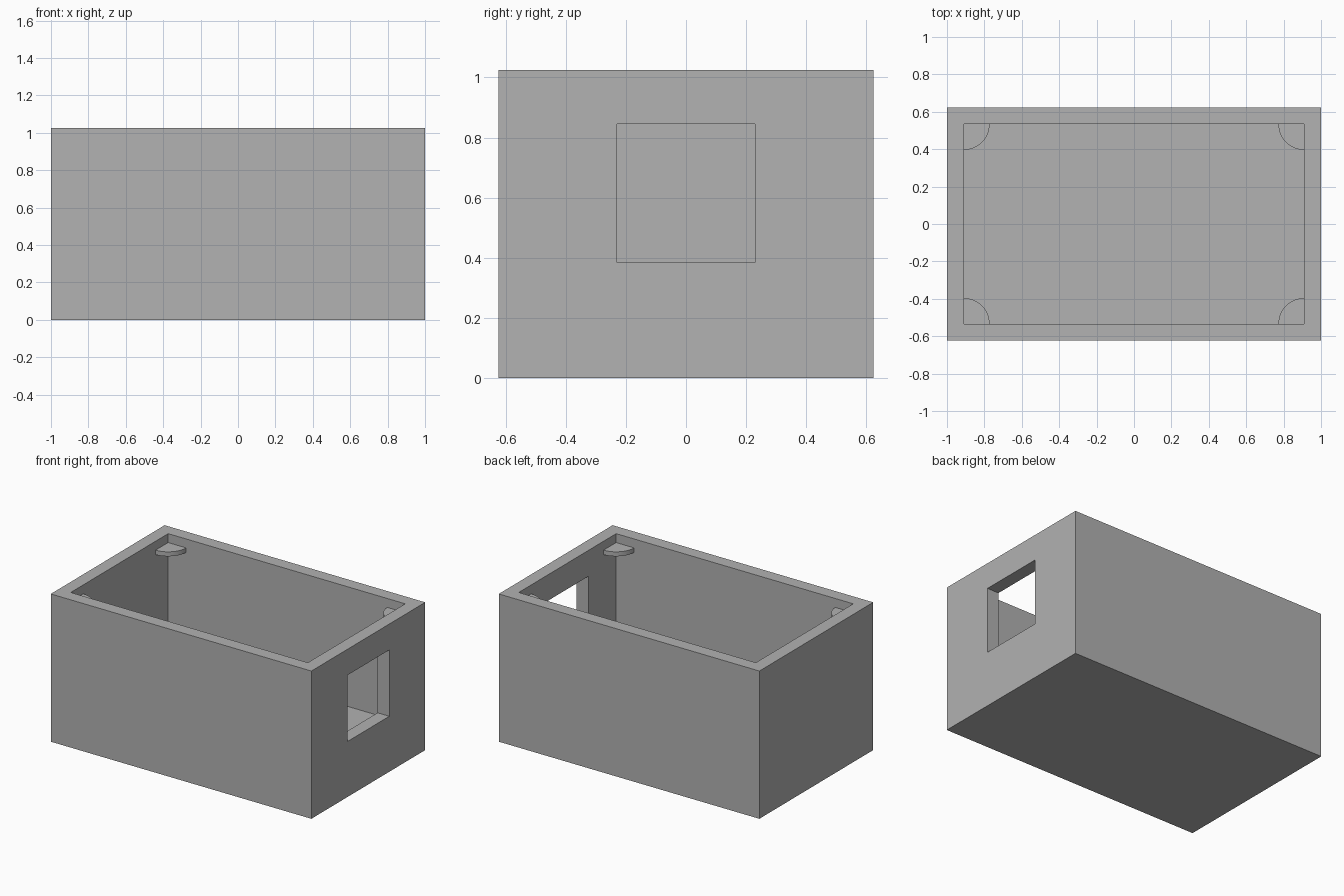
import bpy, bmesh, math
from mathutils import Vector

cube = bpy.data.objects.get("Cube")
if cube:
    bpy.data.objects.remove(cube, do_unlink=True)

HALF_X, HALF_Y, HEIGHT = 1.0, 0.624, 1.025
WALL, FLOOR = 0.09, 0.195
IN_X, IN_Y = HALF_X - WALL, HALF_Y - WALL

# Single plain grey for everything
grey = bpy.data.materials.new("light_grey")
grey.use_nodes = True
colour = (0.445, 0.445, 0.445, 1)
grey.diffuse_color = colour
grey.node_tree.nodes["Principled BSDF"].inputs["Base Color"].default_value = colour


def add_object(name, bm):
    bmesh.ops.recalc_face_normals(bm, faces=bm.faces)
    mesh = bpy.data.meshes.new(name)
    bm.to_mesh(mesh)
    bm.free()
    mesh.materials.append(grey)
    obj = bpy.data.objects.new(name, mesh)
    bpy.context.collection.objects.link(obj)
    return obj


def add_box(name, low, high):
    low, high = Vector(low), Vector(high)
    bm = bmesh.new()
    bmesh.ops.create_cube(bm, size=1)
    bmesh.ops.scale(bm, vec=high - low, verts=bm.verts)
    bmesh.ops.translate(bm, vec=(low + high) / 2, verts=bm.verts)
    return add_object(name, bm)


def cut(target, cutter):
    cutter.hide_render = True
    cutter.hide_viewport = False
    mod = target.modifiers.new("cut", "BOOLEAN")
    mod.operation, mod.solver, mod.object = "DIFFERENCE", "EXACT", cutter
    bpy.context.view_layer.objects.active = target
    bpy.ops.object.modifier_apply(modifier=mod.name)
    bpy.data.objects.remove(cutter, do_unlink=True)


# Open-topped box with a thick floor
box = add_box("open_box", (-HALF_X, -HALF_Y, 0), (HALF_X, HALF_Y, HEIGHT))
cut(box, add_box("cavity_cutter", (-IN_X, -IN_Y, FLOOR), (IN_X, IN_Y, HEIGHT + 0.2)))

# Square window through the left end wall
cut(box, add_box("window_cutter", (IN_X - 0.1, -0.23, 0.385), (HALF_X + 0.1, 0.23, 0.845)))

# Quarter-disc lid supports in the four inner corners
RADIUS, TAB_TOP, TAB_THICK, STEPS = 0.138, 0.963, 0.031, 16
bm = bmesh.new()
points = [(IN_X, IN_Y)]
for i in range(STEPS + 1):
    a = math.pi / 2 * i / STEPS
    points.append((IN_X - RADIUS * math.cos(a), IN_Y - RADIUS * math.sin(a)))
face = bm.faces.new([bm.verts.new((x, y, TAB_TOP)) for x, y in points])
side = bmesh.ops.extrude_face_region(bm, geom=[face], use_keep_orig=True)
moved = [g for g in side["geom"] if isinstance(g, bmesh.types.BMVert)]
bmesh.ops.translate(bm, vec=(0, 0, -TAB_THICK), verts=moved)
tabs = add_object("corner_supports", bm)
mirror = tabs.modifiers.new("mirror", "MIRROR")
mirror.use_axis = (True, True, False)
mirror.use_mirror_merge = False

# Round the support rims while keeping their edges sharp
bpy.ops.object.select_all(action="DESELECT")
tabs.select_set(True)
bpy.context.view_layer.objects.active = tabs
bpy.ops.object.shade_smooth_by_angle(angle=math.radians(30))
